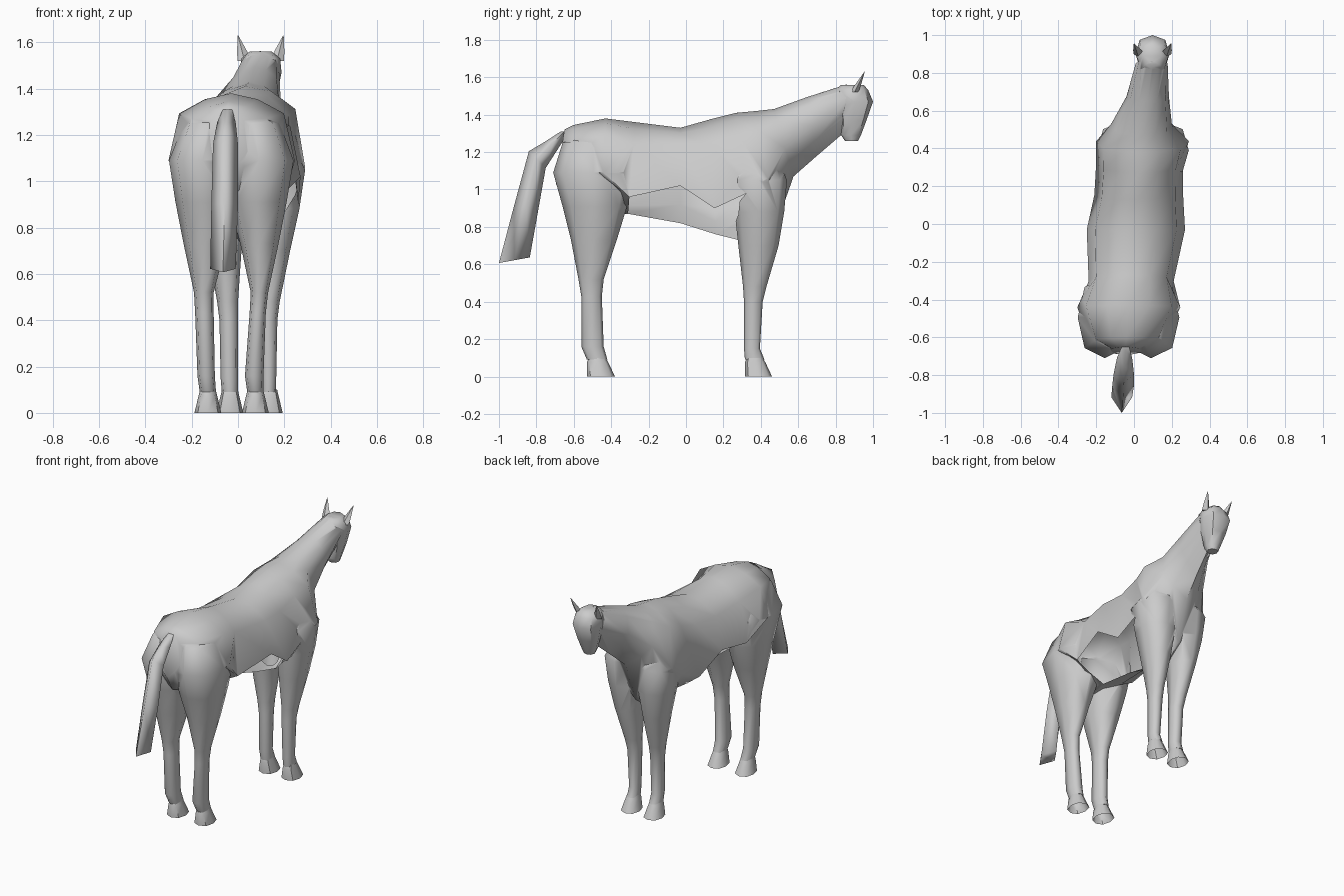
import bpy, bmesh, math
from mathutils import Vector


def smooth(ob, angle):
    bpy.ops.object.select_all(action='DESELECT')
    ob.select_set(True)
    bpy.context.view_layer.objects.active = ob
    bpy.ops.object.shade_smooth_by_angle(angle=math.radians(angle))


def loft(name, rings, angle=40, caps=True):
    """Skin a list of equal-length point rings and optionally cap both ends."""
    bm = bmesh.new()
    vs = [[bm.verts.new(p) for p in r] for r in rings]
    n = len(vs[0])
    for a, b in zip(vs, vs[1:]):
        for i in range(n):
            j = (i + 1) % n
            bm.faces.new((a[i], a[j], b[j], b[i]))
    if caps:
        bm.faces.new(vs[0])
        bm.faces.new(vs[-1])
    bmesh.ops.recalc_face_normals(bm, faces=bm.faces)
    me = bpy.data.meshes.new(name)
    bm.to_mesh(me)
    bm.free()
    ob = bpy.data.objects.new(name, me)
    bpy.context.collection.objects.link(ob)
    smooth(ob, angle)
    return ob


def z_ring(z, x0, x1, y0, y1, n=8, tilt=0.0):
    """Horizontal oval fitted to an x/y box; tilt raises the front."""
    cx, cy, rx, ry = (x0 + x1) / 2, (y0 + y1) / 2, (x1 - x0) / 2, (y1 - y0) / 2
    pts = []
    for i in range(n):
        a = 2 * math.pi * i / n
        k = 1.06 if n > 4 and i % 2 else 1
        pts.append((cx + k * rx * math.cos(a), cy + k * ry * math.sin(a),
                    z + tilt * math.sin(a)))
    return pts


def body_ring(y_top, y_bot, xl, xr, xc, zt, zs, zb):
    """Cross-section: rounded back, widest at zs, tapering to a keel at zb."""
    def side(x):
        w = x - xc
        return [(xc + 0.42 * w, zt - 0.09 * (zt - zs)), (xc + 0.83 * w, zt - 0.30 * (zt - zs)),
                (x, zs), (xc + 0.6 * w, zs + 0.5 * (zb - zs))]
    pts = [(xc, zt)] + side(xr) + [(xc, zb)] + side(xl)[::-1]
    return [(x, y_top + (y_bot - y_top) * (zt - z) / (zt - zb), z) for x, z in pts]


# torso and neck in one skin
body = loft("body", [body_ring(*s) for s in (
    (-0.65, -0.695, -0.13, 0.04, -0.045, 1.32, 1.13, 1.03),
    (-0.60, -0.64, -0.235, 0.16, -0.04, 1.345, 1.10, 0.93),
    (-0.43, -0.45, -0.30, 0.245, -0.03, 1.38, 1.09, 0.86),
    (-0.27, -0.31, -0.24, 0.21, -0.01, 1.36, 0.96, 0.87),
    (-0.03, -0.03, -0.25, 0.27, 0.01, 1.33, 1.02, 0.82),
    (0.13, 0.16, -0.21, 0.26, 0.02, 1.375, 0.90, 0.76),
    (0.27, 0.36, -0.20, 0.26, 0.03, 1.41, 0.98, 0.71),
    (0.38, 0.48, -0.20, 0.29, 0.04, 1.42, 1.06, 0.80),
    (0.47, 0.575, -0.12, 0.20, 0.05, 1.43, 1.22, 1.07),
    (0.65, 0.70, -0.04, 0.185, 0.075, 1.495, 1.34, 1.18),
    (0.86, 0.84, 0.01, 0.178, 0.096, 1.562, 1.47, 1.30))], 60)

# head, lofted from muzzle to poll
head = loft("head", [z_ring(*s) for s in (
    (1.26, 0.065, 0.135, 0.85, 0.92),
    (1.29, 0.055, 0.145, 0.83, 0.935),
    (1.37, 0.03, 0.168, 0.825, 0.965),
    (1.47, 0.008, 0.188, 0.80, 1.0),
    (1.53, 0.015, 0.182, 0.80, 0.975),
    (1.56, 0.05, 0.145, 0.83, 0.95))], 50)

# pointed ears
for side, label in ((-1, "left"), (1, "right")):
    base = Vector((0.098 + side * 0.07, 0.90, 1.52))
    tip = Vector((0.098 + side * 0.098, 0.955, 1.63))
    rings = []
    for t, r in ((0, 1), (0.35, 0.75), (1, 0.04)):
        c = base.lerp(tip, t)
        rings.append(z_ring(c.z, c.x - 0.03 * r, c.x + 0.03 * r,
                            c.y - 0.022 * r, c.y + 0.022 * r, 4))
    loft("ear_" + label, rings, 30)

# tail with a diamond section
loft("tail", [z_ring(z, x0, x1, y0, y1, 4, t) for z, x0, x1, y0, y1, t in (
    (1.31, -0.065, -0.025, -0.67, -0.63, 0.0),
    (1.255, -0.09, -0.01, -0.755, -0.66, 0.0),
    (1.16, -0.108, 0.0, -0.84, -0.75, -0.045),
    (0.90, -0.115, 0.0, -0.92, -0.79, -0.01),
    (0.622, -0.12, -0.01, -1.0, -0.835, 0.015))], 95)

# leg heights and depths, foot to top: (z, back y, front y)
hind = [(0.09, -0.53, -0.42), (0.16, -0.56, -0.44), (0.43, -0.56, -0.45),
        (0.52, -0.575, -0.44), (0.73, -0.615, -0.37), (0.91, -0.66, -0.315),
        (1.09, -0.71, -0.28), (1.25, -0.66, -0.32), (1.30, -0.57, -0.40)]
fore = [(0.09, 0.315, 0.42), (0.15, 0.31, 0.395), (0.40, 0.31, 0.41),
        (0.48, 0.305, 0.43), (0.70, 0.28, 0.495), (0.88, 0.26, 0.525),
        (1.05, 0.24, 0.54), (1.20, 0.28, 0.48), (1.28, 0.32, 0.45)]
# centre of the hoof, then left and right x limits of the leg at those heights
legs = {
    "hind_leg_left": (hind, -0.13, [(-0.165, -0.095), (-0.175, -0.10), (-0.185, -0.105),
                      (-0.19, -0.105), (-0.235, -0.05), (-0.27, -0.02), (-0.298, -0.01),
                      (-0.235, -0.02), (-0.15, -0.05)]),
    "hind_leg_right": (hind, 0.075, [(0.04, 0.11), (0.03, 0.11), (0.05, 0.12),
                       (0.055, 0.13), (0.01, 0.175), (-0.04, 0.21), (-0.06, 0.24),
                       (-0.04, 0.18), (-0.02, 0.09)]),
    "front_leg_left": (fore, -0.035, [(-0.07, 0.0), (-0.075, 0.0), (-0.08, 0.0),
                       (-0.09, 0.0), (-0.13, 0.015), (-0.17, 0.04), (-0.195, 0.06),
                       (-0.13, 0.05), (-0.07, 0.03)]),
    "front_leg_right": (fore, 0.135, [(0.10, 0.165), (0.10, 0.165), (0.09, 0.17),
                        (0.09, 0.18), (0.07, 0.225), (0.05, 0.265), (0.03, 0.29),
                        (0.04, 0.21), (0.05, 0.14)]),
}
merged = [head]
for name, (depths, cx, widths) in legs.items():
    merged.append(loft(name, [z_ring(z, x0, x1, y0, y1)
                              for (z, y0, y1), (x0, x1) in zip(depths, widths)], 65))
    # flared hoof, open underneath
    y0, y1 = depths[0][1:]
    loft(name.replace("leg", "hoof"), [
        z_ring(0.0, cx - 0.058, cx + 0.058, y0, y1 + 0.04),
        z_ring(0.075, cx - 0.04, cx + 0.04, y0, y1 + 0.005),
        z_ring(0.10, cx - 0.034, cx + 0.034, y0 + 0.01, y1 - 0.01)], 50, caps=False)

# fuse head and legs into the body so no hidden skin remains inside
bpy.context.view_layer.objects.active = body
for part in merged:
    mod = body.modifiers.new("fuse", 'BOOLEAN')
    mod.operation, mod.solver, mod.object = 'UNION', 'EXACT', part
    bpy.ops.object.select_all(action='DESELECT')
    body.select_set(True)
    bpy.context.view_layer.objects.active = body
    for m in [m for m in body.modifiers if m.type == 'NODES']:
        body.modifiers.remove(m)
    bpy.ops.object.modifier_apply(modifier=mod.name)
    bpy.data.objects.remove(part)

# open the right flank below its arched lower edge
bm = bmesh.new()
bm.from_mesh(body.data)
gone = []
for f in bm.faces:
    c = f.calc_center_median()
    arch = 1.0 - (0.3 * max(c.y, 0) + 0.2 * max(-c.y, 0))
    if c.x > 0.03 and -0.31 < c.y < 0.27 and 0.74 < c.z < arch and f.normal.z < -0.3:
        gone.append(f)
bmesh.ops.delete(bm, geom=gone, context='FACES')
bm.to_mesh(body.data)
bm.free()
smooth(body, 60)
